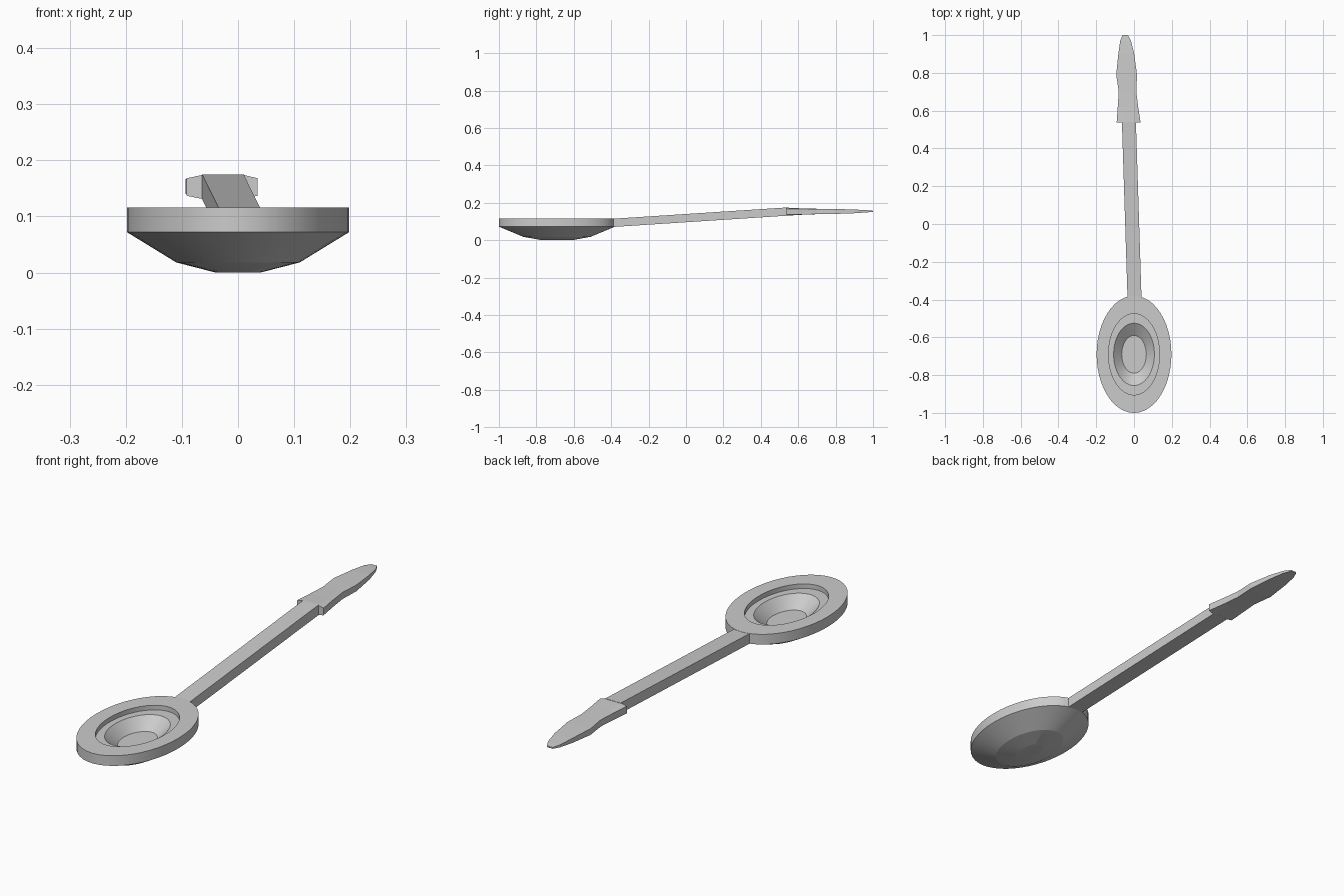
import bpy, bmesh, math

if "Cube" in bpy.data.objects:
    bpy.data.objects.remove(bpy.data.objects["Cube"])


def loft(name, rings, smooth=False):
    """Join equal-length point rings with quads and cap both ends."""
    bm = bmesh.new()
    loops = [[bm.verts.new(p) for p in ring] for ring in rings]
    n = len(loops[0])
    for a, b in zip(loops, loops[1:]):
        for i in range(n):
            j = (i + 1) % n
            bm.faces.new((a[i], a[j], b[j], b[i]))
    bm.faces.new(loops[0])
    bm.faces.new(loops[-1])
    bmesh.ops.recalc_face_normals(bm, faces=bm.faces)
    mesh = bpy.data.meshes.new(name)
    bm.to_mesh(mesh)
    bm.free()
    obj = bpy.data.objects.new(name, mesh)
    bpy.context.collection.objects.link(obj)
    if smooth:
        bpy.ops.object.select_all(action='DESELECT')
        obj.select_set(True)
        bpy.context.view_layer.objects.active = obj
        bpy.ops.object.shade_smooth_by_angle(angle=math.radians(12))
    return obj


def ellipse(rx, ry, z, cy=-0.69, n=48):
    return [(rx * math.cos(2 * math.pi * i / n),
             cy + ry * math.sin(2 * math.pi * i / n), z) for i in range(n)]


# bowl: underside, outer rim, recessed ledge, inner dish
bowl_profile = [
    (0.04, 0.08, 0.0), (0.11, 0.18, 0.018), (0.198, 0.31, 0.072),
    (0.198, 0.31, 0.116), (0.135, 0.215, 0.116), (0.135, 0.215, 0.096),
    (0.108, 0.165, 0.096), (0.065, 0.10, 0.05),
]
loft("bowl", [ellipse(*p) for p in bowl_profile], smooth=True)


# handle: straight bar rising slightly towards the grip
def bar_section(y, x0, x1, z0, z1):
    return [(x0, y, z0), (x1, y, z0), (x1, y, z1), (x0, y, z1)]


loft("handle", [
    bar_section(-0.40, -0.034, 0.040, 0.070, 0.114),
    bar_section(0.54, -0.064, 0.010, 0.131, 0.175),
])


# grip: flat tapered paddle, raised in the middle where it meets the handle
def grip_section(y, x0, x1, z0, z1, raised=0.0):
    a = x0 + (x1 - x0) * 0.23
    b = x0 + (x1 - x0) * 0.80
    return [(x0, y, z0), (a, y, z0 - raised), (b, y, z0 - raised), (x1, y, z0),
            (x1, y, z1), (b, y, z1 + raised), (a, y, z1 + raised), (x0, y, z1)]


loft("grip", [grip_section(*s) for s in [
    (0.537, -0.092, 0.035, 0.137, 0.168, 0.006),
    (0.62, -0.086, 0.022, 0.138, 0.168, 0.002),
    (0.70, -0.081, 0.012, 0.139, 0.168),
    (0.79, -0.094, 0.016, 0.140, 0.167),
    (0.90, -0.083, 0.001, 0.144, 0.164),
    (0.97, -0.073, -0.016, 0.149, 0.160),
    (1.0, -0.060, -0.032, 0.151, 0.157),
]])
